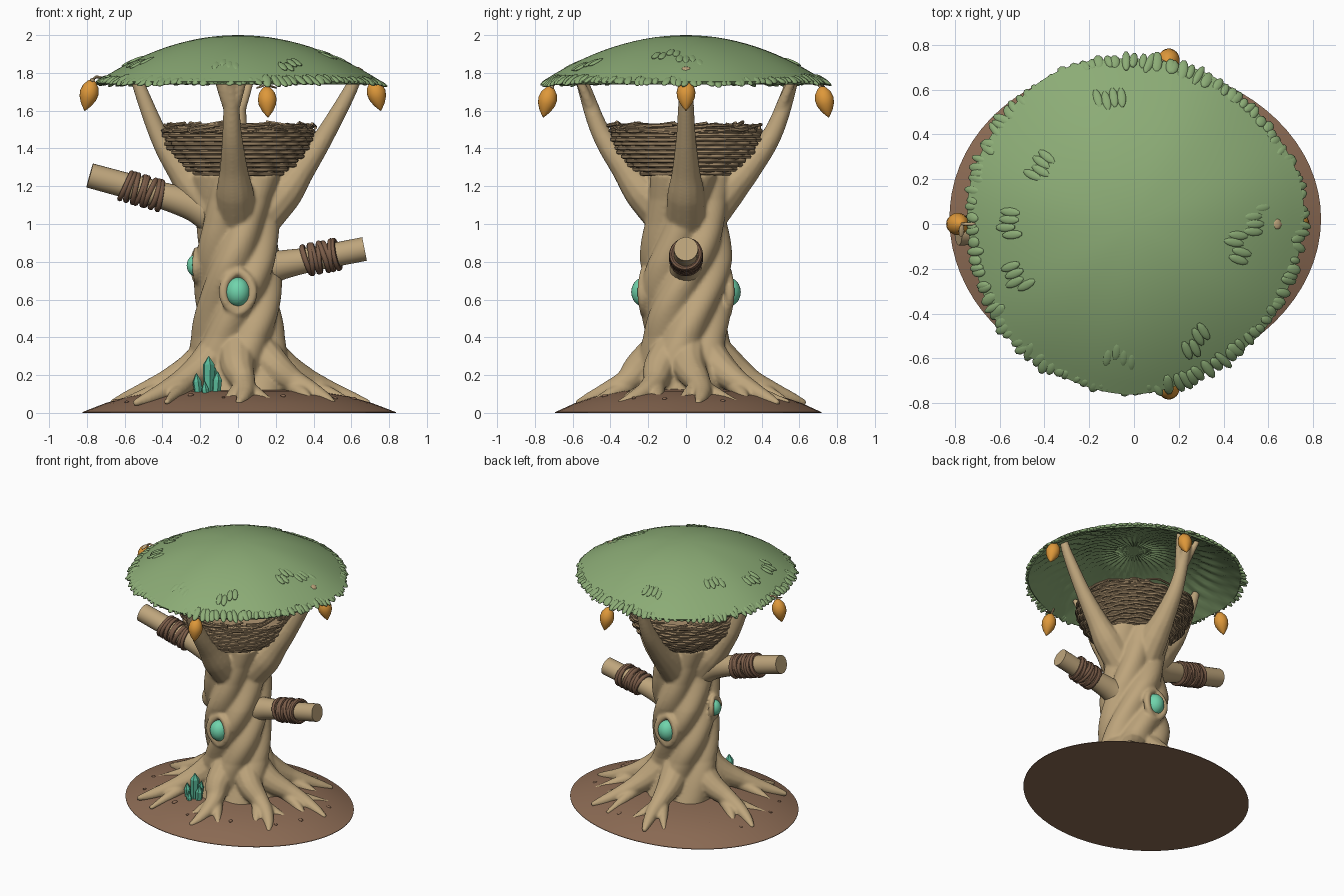
import bpy, bmesh, math, random
from math import sin, cos, pi, radians
from mathutils import Vector, Matrix

if "Cube" in bpy.data.objects:
    bpy.data.objects.remove(bpy.data.objects["Cube"])

random.seed(4)
rnd = random.uniform

def mat(name, r, g, b):
    m = bpy.data.materials.new(name)
    m.diffuse_color = [((c / 255 + 0.055) / 1.055) ** 2.4 for c in (r, g, b)] + [1]
    m.use_nodes = True
    m.node_tree.nodes["Principled BSDF"].inputs["Base Color"].default_value = m.diffuse_color
    return m

WOOD = mat("tan wood", 190, 165, 124)
LEAF = mat("leaf green", 140, 172, 118)
EARTH = mat("brown earth", 140, 107, 84)
WICKER = mat("wicker", 156, 132, 100)
ROPE = mat("dark rope", 122, 92, 72)
GEM = mat("mint gem", 112, 212, 172)
CRYSTAL = mat("teal crystal", 88, 184, 152)
FRUIT = mat("orange fruit", 222, 152, 58)

def finish(bm, name, material, angle=45):
    bmesh.ops.remove_doubles(bm, verts=bm.verts, dist=1e-5)
    bmesh.ops.recalc_face_normals(bm, faces=bm.faces)
    me = bpy.data.meshes.new(name)
    bm.to_mesh(me)
    bm.free()
    me.materials.append(material)
    me.shade_smooth()
    me.set_sharp_from_angle(angle=radians(angle))
    ob = bpy.data.objects.new(name, me)
    bpy.context.collection.objects.link(ob)
    return ob

def skin(bm, rings, closed=False):
    n, s = len(rings), len(rings[0])
    for i in range(n if closed else n - 1):
        a, b = rings[i], rings[(i + 1) % n]
        for j in range(s):
            k = (j + 1) % s
            bm.faces.new((a[j], a[k], b[k], b[j]))

def lathe(bm, prof, seg=64, rf=None, M=Matrix()):
    rings = []
    for r, z in prof:
        ring = []
        for j in range(seg):
            t = 2 * pi * j / seg
            q = rf(t, z, r) if rf and r > 0 else r
            ring.append(bm.verts.new(M @ Vector((q * cos(t), q * sin(t), z))))
        rings.append(ring)
    skin(bm, rings)

def tube(bm, pts, rads, sides=12, sub=6, closed=False):
    # round tube along a smooth path with a radius at every point
    pts = [Vector(p) for p in pts]
    if not isinstance(rads, (list, tuple)):
        rads = [rads] * len(pts)
    if sub > 1:
        P = [2 * pts[0] - pts[1]] + pts + [2 * pts[-1] - pts[-2]]
        new, nr = [], []
        for i in range(len(pts) - 1):
            a, b, c, d = P[i:i + 4]
            for k in range(sub):
                t = k / sub
                new.append(0.5 * (2 * b + (c - a) * t + (2 * a - 5 * b + 4 * c - d) * t * t
                                  + (3 * b - a - 3 * c + d) * t ** 3))
                nr.append(rads[i] * (1 - t) + rads[i + 1] * t)
        pts, rads = new + [pts[-1]], nr + [rads[-1]]
    n, nrm, rings = len(pts), None, []
    for i, p in enumerate(pts):
        t = pts[(i + 1) % n] - pts[i - 1] if closed else pts[min(i + 1, n - 1)] - pts[max(i - 1, 0)]
        t.normalize()
        nrm = t.orthogonal() if nrm is None else nrm - t * nrm.dot(t)
        nrm.normalize()
        b = t.cross(nrm)
        rings.append([bm.verts.new(p + (nrm * cos(2 * pi * j / sides) + b * sin(2 * pi * j / sides)) * rads[i])
                      for j in range(sides)])
    skin(bm, rings, closed)
    if not closed:
        bm.faces.new(rings[0])
        bm.faces.new(rings[-1])

def blob(bm, M, u=10, v=7):
    bmesh.ops.create_uvsphere(bm, u_segments=u, v_segments=v, radius=1, matrix=M)

def place(loc, az=0, tilt=0, scale=(1, 1, 1)):
    return (Matrix.Translation(loc) @ Matrix.Rotation(az, 4, 'Z') @ Matrix.Rotation(tilt, 4, 'Y')
            @ Matrix.Diagonal((*scale, 1)))

def polar(r, a, z):
    return Vector((r * cos(a), r * sin(a), z))

# ground mound with pebbles
bm = bmesh.new()
lathe(bm, [(0, .13), (.3, .127), (.5, .115), (.7, .088), (.85, .052), (.95, .02), (1, .004), (1, 0), (0, 0)], 72,
      lambda t, z, r: r * (1 + .008 * sin(3 * t + 1)), place((0, .015, 0), scale=(.83, .705, 1)))
finish(bm, "ground_mound", EARTH)
bm = bmesh.new()
for i in range(16):
    a, q = i * 2.4, rnd(.6, .85)
    s = rnd(.012, .022)
    blob(bm, place((.83 * q * cos(a), .7 * q * sin(a), .13 * (1 - q ** 3)), a, 0, (s, s * .7, s * .5)))
finish(bm, "pebbles", EARTH)

# trunk: twisted lathe, fused with roots, boughs and eye-shaped knots
bm = bmesh.new()
PROFILE = [(.30, .03), (.265, .2), (.228, .4), (.225, .6), (.225, .8), (.212, 1.0), (.215, 1.13), (.235, 1.26)]
prof = [(0, .03)]
for (r0, z0), (r1, z1) in zip(PROFILE, PROFILE[1:]):
    prof += [(r0 + (r1 - r0) * k / 8, z0 + (z1 - z0) * k / 8) for k in range(8)]
prof += [PROFILE[-1], (0, 1.27)]
lathe(bm, prof, 120, lambda t, z, r: r + .042 * (abs(cos(3 * (t - 2.8 * z) + .5 * sin(5 * z))) - .65)
      + .008 * sin(2 * t + 6 * z))

for deg, L in ((-35, .62), (5, .70), (47, .67), (98, .64), (167, .69), (218, .70), (270, .58)):
    a = radians(deg)
    w = rnd(-.12, .12)
    knee = polar(L * .72, a + w, .115)
    tube(bm, [polar(.1, a, .36), polar(.24, a, .24), polar(L * .55, a + w, .165), knee,
              polar(L * .88, a + w * .5, .075), polar(L, a, .05)], [.11, .09, .064, .05, .035, .016])
    for side, k in ((.26, .92), (-.24, .86)):
        tube(bm, [polar(L * .5, a + w, .15), polar(L * .7, a + w + side * .6, .1), polar(L * k, a + w + side, .055)],
             [.045, .036, .014])

BOUGHS = ((0, [(.08, .98), (.24, 1.16), (.33, 1.28), (.46, 1.47), (.60, 1.72), (.64, 1.83)], 0),
          (90, [(.08, 1.0), (.22, 1.18), (.33, 1.30), (.46, 1.48), (.55, 1.72), (.58, 1.84)], 1),
          (180, [(.08, 1.0), (.22, 1.18), (.30, 1.28), (.41, 1.45), (.52, 1.72), (.56, 1.84)], 0),
          (266, [(.08, 1.0), (.23, 1.17), (.32, 1.29), (.45, 1.48), (.54, 1.72), (.58, 1.84)], 1))
for deg, path, fork in BOUGHS:
    a = radians(deg)
    tube(bm, [polar(r, a, z) for r, z in path], [.11, .10, .075, .052, .036, .026])
    if fork:
        for side in (.14, -.14):
            tube(bm, [polar(.49, a, 1.58), polar(.53, a + side * .5, 1.68), polar(.59, a + side, 1.82)],
                 [.034, .027, .02])

EYES = ((-90, .64, 1), (90, .64, 1), (186, .78, .75))
for deg, z, s in EYES:
    a = radians(deg)
    side = polar(1, a + pi / 2, 0)
    ring = []
    for k in range(36):
        t = 2 * pi * k / 36
        ring.append(polar(.218 + .015 * cos(t) ** 2, a, z + .108 * s * sin(t))
                    + side * (.078 * s * cos(t) * abs(cos(t)) ** .3))
    tube(bm, ring, .026 * s, 8, 1, True)
trunk = finish(bm, "trunk_with_roots_and_boughs", WOOD, 180)
rm = trunk.modifiers.new("fuse", 'REMESH')
rm.mode, rm.voxel_size, rm.use_smooth_shade = 'VOXEL', .0105, True
sm = trunk.modifiers.new("soften", 'SMOOTH')
sm.factor, sm.iterations = .5, 3

# gems set into the knots
for i, (deg, z, s) in enumerate(EYES):
    bm = bmesh.new()
    blob(bm, place(polar(.222, radians(deg), z), radians(deg), 0, (.068 * s, .066 * s, .077 * s)), 24, 16)
    finish(bm, f"gem_{i + 1}", GEM)

# sawn side branches with rope wraps
STUBS = (("left", [(-.1, 0, 1.03), (-.24, -.01, 1.10), (-.45, -.02, 1.165), (-.785, -.03, 1.257)],
          [.11, .083, .068, .066], (.35, .68)),
         ("right", [(.1, 0, .75), (.24, 0, .785), (.4, 0, .815), (.67, 0, .868)],
          [.10, .077, .064, .064], (.32, .68)))
for name, pts, rads, (f0, f1) in STUBS:
    bm = bmesh.new()
    tube(bm, pts, rads, 20)
    finish(bm, name + "_side_branch", WOOD)
    bm = bmesh.new()
    p0, p1 = Vector(pts[1]), Vector(pts[3])
    ax = (p1 - p0).normalized()
    u = ax.orthogonal().normalized()
    v = ax.cross(u)
    for k in range(8):
        c = p0.lerp(p1, f0 - .03 + (f1 - f0) * k / 7)
        ph, lean = rnd(0, 6), rnd(.004, .014)
        R = .073 + rnd(0, .004)
        tube(bm, [c + (u * cos(t) + v * sin(t)) * R + ax * lean * sin(t + ph)
                  for t in [2 * pi * j / 28 for j in range(28)]], .0145, 8, 1, True)
    finish(bm, name + "_rope_wrap", ROPE)

# woven basket nest: bowl, woven rows, twiggy rim
def basket_r(z):
    return .395 * max(0, 1 - ((1.53 - z) / .31) ** 2) ** .42

bm = bmesh.new()
zs = [1.23 + .27 * k / 10 for k in range(11)]
lathe(bm, [(0, 1.225)] + [(basket_r(z) - .004, z) for z in zs]
      + [(basket_r(z) - .045, z + .02) for z in reversed(zs[2:])] + [(0, 1.28)], 64)
finish(bm, "basket_bowl", WICKER)
bm = bmesh.new()
for i in range(12):
    z = 1.245 + i * .0225
    n = 2 * round(20 * basket_r(z) / .4)
    tube(bm, [polar(basket_r(z) + .008 * cos(n / 2 * t + pi * i), t, z)
              for t in [2 * pi * j / 120 for j in range(120)]], .0125, 6, 1, True)
finish(bm, "basket_weave", WICKER)
bm = bmesh.new()
for i in range(90):
    a, d = rnd(0, 2 * pi), rnd(.15, .32)
    r, z = rnd(.345, .405), rnd(1.485, 1.525)
    tube(bm, [polar(r + rnd(-.02, .01), a - d, z + rnd(-.015, .015)), polar(r + .012, a, z),
              polar(r + rnd(-.02, .01), a + d, z + rnd(-.015, .018))], rnd(.006, .011), 6, 4)
finish(bm, "basket_rim_twigs", WICKER)

# leafy canopy: thin dome with ribbed underside, rim leaves and surface tufts
def dome_z(r):
    return 2 - .245 * (r / .75) ** 2

bm = bmesh.new()
RS = [.75 * k / 14 for k in range(15)]
lathe(bm, [(r, dome_z(r)) for r in RS] + [(.735, 1.738)]
      + [(r, dome_z(r) - .03) for r in reversed(RS[:-1])], 144,
      lambda t, z, r: r * (1 + .012 * sin(3 * t + 1) + .008 * sin(7 * t)))
bm.verts.ensure_lookup_table()
for vert in bm.verts:  # radial ribs below
    r = vert.co.xy.length
    if .1 < r < .72 and vert.co.z < dome_z(r) - .015:
        vert.co.z += .007 * sin(36 * math.atan2(vert.co.y, vert.co.x) + 6 * sin(9 * r))
finish(bm, "canopy_dome", LEAF, 60)
bm = bmesh.new()
for i in range(120):
    a = 2 * pi * i / 120 + rnd(-.02, .02)
    l = rnd(.025, .045) + (.014 if sin(5 * a + 1) > 0 else 0)
    r = .738 * (1 + .012 * sin(3 * a + 1)) + rnd(-.012, .0)
    blob(bm, place(polar(r, a, dome_z(r) - .008), a + rnd(-.35, .35), rnd(.4, .65), (l, rnd(.018, .028), .012)))
for x, y in ((-.42, .28), (.46, -.12), (.26, -.53), (-.08, -.58), (-.57, .02), (-.09, .56), (-.53, -.22), (.55, 0)):
    a, r = math.atan2(y, x), math.hypot(x, y)
    for k in range(-1, 3):
        b = a + k * .035 / r
        q = r + rnd(-.03, .03)
        blob(bm, place(polar(q, b, dome_z(q) - .002), b, math.atan(.87 * q) - .04, (.05, .02, .009)))
finish(bm, "canopy_leaves", LEAF, 60)

# hanging fruits with stems
for i, (x, y, z) in enumerate(((-.79, 0, 1.685), (.735, 0, 1.685), (.155, -.735, 1.65), (.155, .735, 1.65))):
    a = math.atan2(y, x)
    M = place((x, y, z), a, radians(-14))
    bm = bmesh.new()
    lathe(bm, [(0, .082), (.02, .074), (.042, .045), (.05, .012), (.046, -.018), (.03, -.052), (.012, -.076),
               (0, -.09)], 20, None, M)
    finish(bm, f"fruit_{i + 1}", FRUIT)
    bm = bmesh.new()
    tube(bm, [M @ Vector((0, 0, .07)), M @ Vector((-.015, 0, .1)), polar(.71, a, 1.77)], .007, 8, 3)
    blob(bm, M @ place((0, .03, .08), pi / 2, .3, (.03, .013, .005)))
    finish(bm, f"fruit_stem_{i + 1}", WOOD)

# crystal cluster at the foot
bm = bmesh.new()
for x, y, top, dx, r in ((-.155, -.30, .30, 0, .032), (-.205, -.30, .21, -.012, .024), (-.118, -.31, .22, .008, .026),
                         (-.165, -.34, .17, -.01, .02), (-.14, -.27, .24, .015, .022)):
    tube(bm, [(x, y, .07), (x + dx, y, top - .045), (x + dx * 1.3, y, top)], [r * .85, r, .002], 6, 1)
finish(bm, "crystal_cluster", CRYSTAL, 15)
